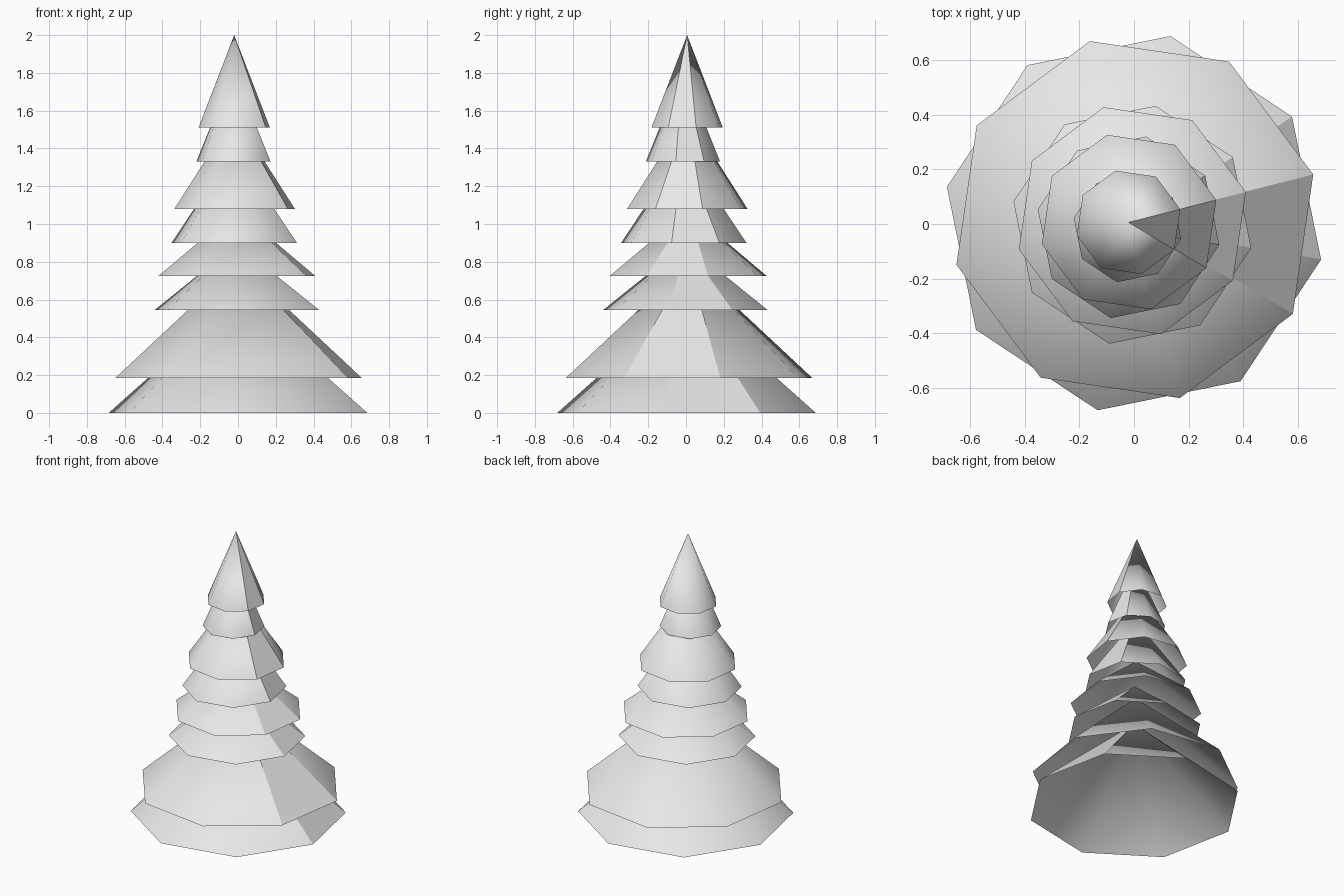
import bpy, bmesh
from math import cos, sin, radians, pi

cube = bpy.data.objects.get("Cube")
if cube:
    bpy.data.objects.remove(cube, do_unlink=True)

# One plain material for the whole tree
GREY = (0.8, 0.8, 0.8, 1)
mat = bpy.data.materials.new("light_grey")
mat.use_nodes = True
mat.diffuse_color = GREY
mat.node_tree.nodes["Principled BSDF"].inputs["Base Color"].default_value = GREY

SIDES = 8


def branch_tier(name, center, radius, z, height, start):
    """Open smooth cone whose first facet is kept crisp."""
    x, y = center
    bm = bmesh.new()
    apex = bm.verts.new((x, y, z + height))
    rim = []
    for i in range(SIDES):
        a = radians(start) + 2 * pi * i / SIDES
        rim.append(bm.verts.new((x + radius * cos(a), y + radius * sin(a), z)))
    for i in range(SIDES):
        bm.faces.new((rim[i], rim[(i + 1) % SIDES], apex)).smooth = True
    for v in rim[:2]:
        bm.edges.get((v, apex)).smooth = False
    mesh = bpy.data.meshes.new(name)
    bm.to_mesh(mesh)
    bm.free()
    mesh.materials.append(mat)
    bpy.context.collection.objects.link(bpy.data.objects.new(name, mesh))


# Pairs of tiers, bottom to top: height, then (center, radius, z) of lower and upper
LOWER_START, UPPER_START = -11, -30.8
pairs = [
    ("bottom", 0.61, ((0, 0.003), 0.697, 0.0), ((0.003, 0.016), 0.673, 0.185)),
    ("low", 0.35, ((-0.006, -0.003), 0.443, 0.545), ((-0.006, 0.012), 0.428, 0.725)),
    ("high", 0.5, ((-0.02, -0.012), 0.338, 0.9), ((-0.018, 0.007), 0.329, 1.08)),
    ("top", 0.49, ((-0.024, -0.016), 0.2, 1.33), ((-0.02, 0.006), 0.195, 1.51)),
]
for name, height, lower, upper in pairs:
    branch_tier(name + "_branches_lower", *lower, height, LOWER_START)
    branch_tier(name + "_branches_upper", *upper, height, UPPER_START)
